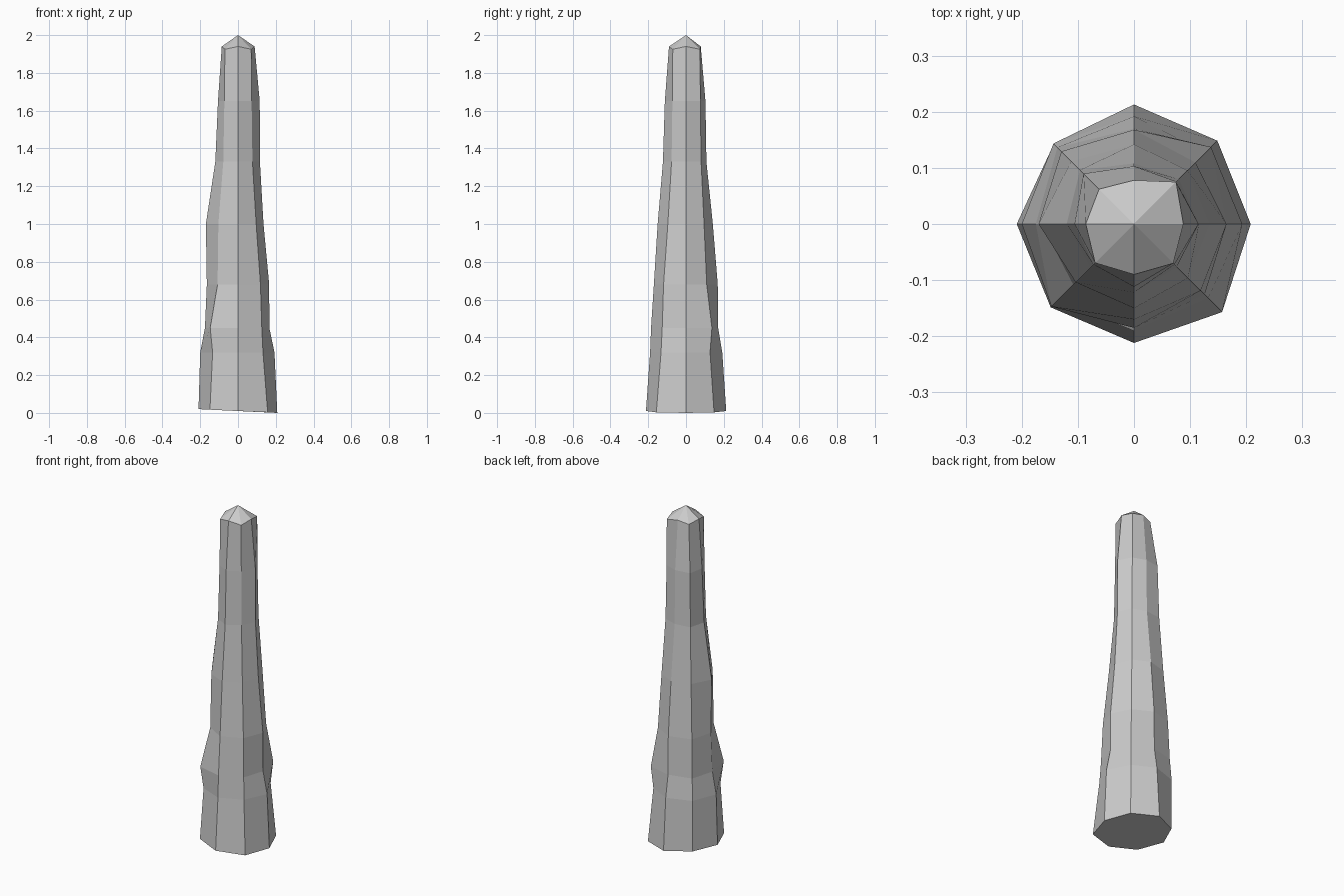
import bpy, bmesh
from math import sin, cos, pi

if "Cube" in bpy.data.objects:
    bpy.data.objects.remove(bpy.data.objects["Cube"])

# Ring heights and, per ring, the radius at each of the 8 corners (from +x, counter-clockwise)
HEIGHTS = [0.01, 0.32, 0.45, 0.68, 1.0, 1.33, 1.65, 1.94]
RADII = [
    [.208, .210, .213, .202, .209, .210, .212, .222],
    [.193, .180, .192, .203, .200, .190, .190, .187],
    [.166, .194, .170, .193, .175, .208, .185, .178],
    [.165, .155, .168, .183, .165, .153, .170, .168],
    [.135, .135, .142, .158, .170, .147, .150, .136],
    [.116, .113, .108, .136, .120, .110, .122, .108],
    [.115, .107, .103, .127, .106, .102, .112, .102],
    [.088, .106, .078, .088, .086, .098, .090, .099],
]

bm = bmesh.new()

# Stacked octagonal rings; top ring corners dip a little on the diagonals
rings = []
for k, (z, radii) in enumerate(zip(HEIGHTS, RADII)):
    ring = []
    for i, r in enumerate(radii):
        a = i * pi / 4
        dip = 0.015 if k == len(HEIGHTS) - 1 and i % 2 else 0
        tilt = -0.01 * cos(a) if k == 0 else 0
        ring.append(bm.verts.new((r * cos(a), r * sin(a), z + tilt - dip)))
    rings.append(ring)

# Sides, pointed cap and base
for lo, hi in zip(rings, rings[1:]):
    for i in range(8):
        j = (i + 1) % 8
        bm.faces.new((lo[i], lo[j], hi[j], hi[i]))
tip = bm.verts.new((0, 0, 2))
for i in range(8):
    bm.faces.new((rings[-1][i], rings[-1][(i + 1) % 8], tip))
bm.faces.new(rings[0][::-1])
bmesh.ops.recalc_face_normals(bm, faces=bm.faces[:])

mesh = bpy.data.meshes.new("stone_pillar")
bm.to_mesh(mesh)
bm.free()
pillar = bpy.data.objects.new("stone_pillar", mesh)
bpy.context.collection.objects.link(pillar)
